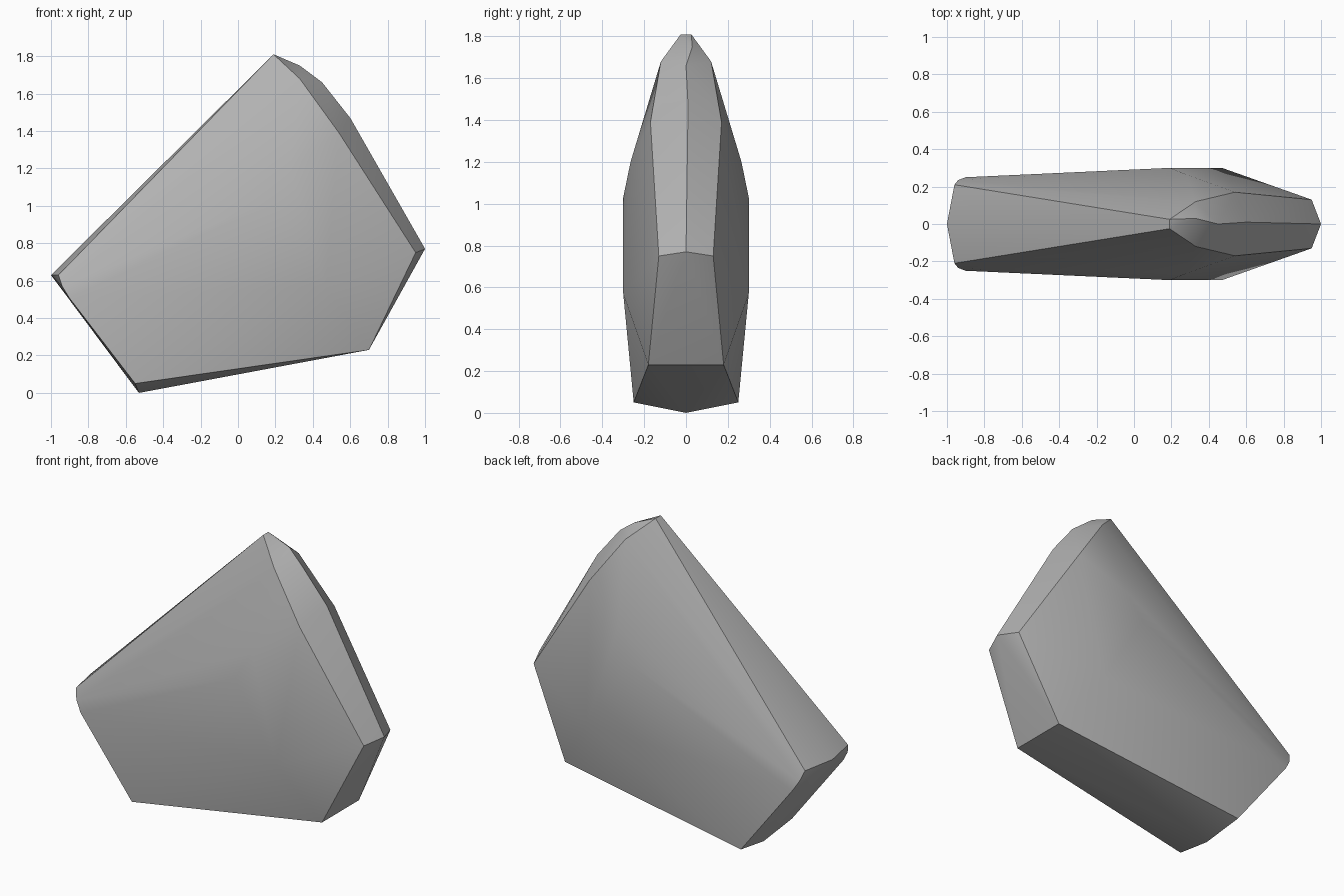
import bpy, bmesh, math

cube = bpy.data.objects.get("Cube")
if cube:
    bpy.data.objects.remove(cube, do_unlink=True)

# Centre ridge around the rim (x, y, z)
ridge = [(-1, 0, .63), (-.53, 0, 0), (1, 0, .77), (.6, .01, 1.47),
         (.45, 0, 1.66), (.33, .03, 1.75)]
# Points mirrored front to back: rim of the broad faces, then their bulge
rim = [(-.96, .21, .63), (-.94, .235, .57), (-.9, .25, .505), (-.55, .25, .05),
       (.7, .18, .23), (.95, .13, .75), (.54, .17, 1.39), (.33, .12, 1.68),
       (.19, .025, 1.81)]
bulge = [(.19, .3, 1.03), (.47, .3, .57), (.28, .265, 1.2)]

# Chipped stone slab wrapped around the points
bm = bmesh.new()
for p in ridge:
    bm.verts.new(p)
for x, y, z in rim + bulge:
    for side in (-1, 1):
        bm.verts.new((x, side * y, z))
hull = bmesh.ops.convex_hull(bm, input=bm.verts[:])
spare = {g for g in hull["geom_interior"] + hull["geom_unused"]
         if isinstance(g, bmesh.types.BMVert)}
bmesh.ops.delete(bm, geom=list(spare), context='VERTS')
bmesh.ops.recalc_face_normals(bm, faces=bm.faces[:])

mesh = bpy.data.meshes.new("stone_slab")
bm.to_mesh(mesh)
bm.free()
stone = bpy.data.objects.new("stone_slab", mesh)
bpy.context.collection.objects.link(stone)

# Single grey stone colour
grey = bpy.data.materials.new("stone_grey")
grey.use_nodes = True
colour = (.45, .45, .45, 1)
grey.diffuse_color = colour
grey.node_tree.nodes["Principled BSDF"].inputs["Base Color"].default_value = colour
mesh.materials.append(grey)

# Soft broad faces with crisp rim edges
bpy.ops.object.select_all(action='DESELECT')
stone.select_set(True)
bpy.context.view_layer.objects.active = stone
bpy.ops.object.shade_smooth_by_angle(angle=math.radians(30))
